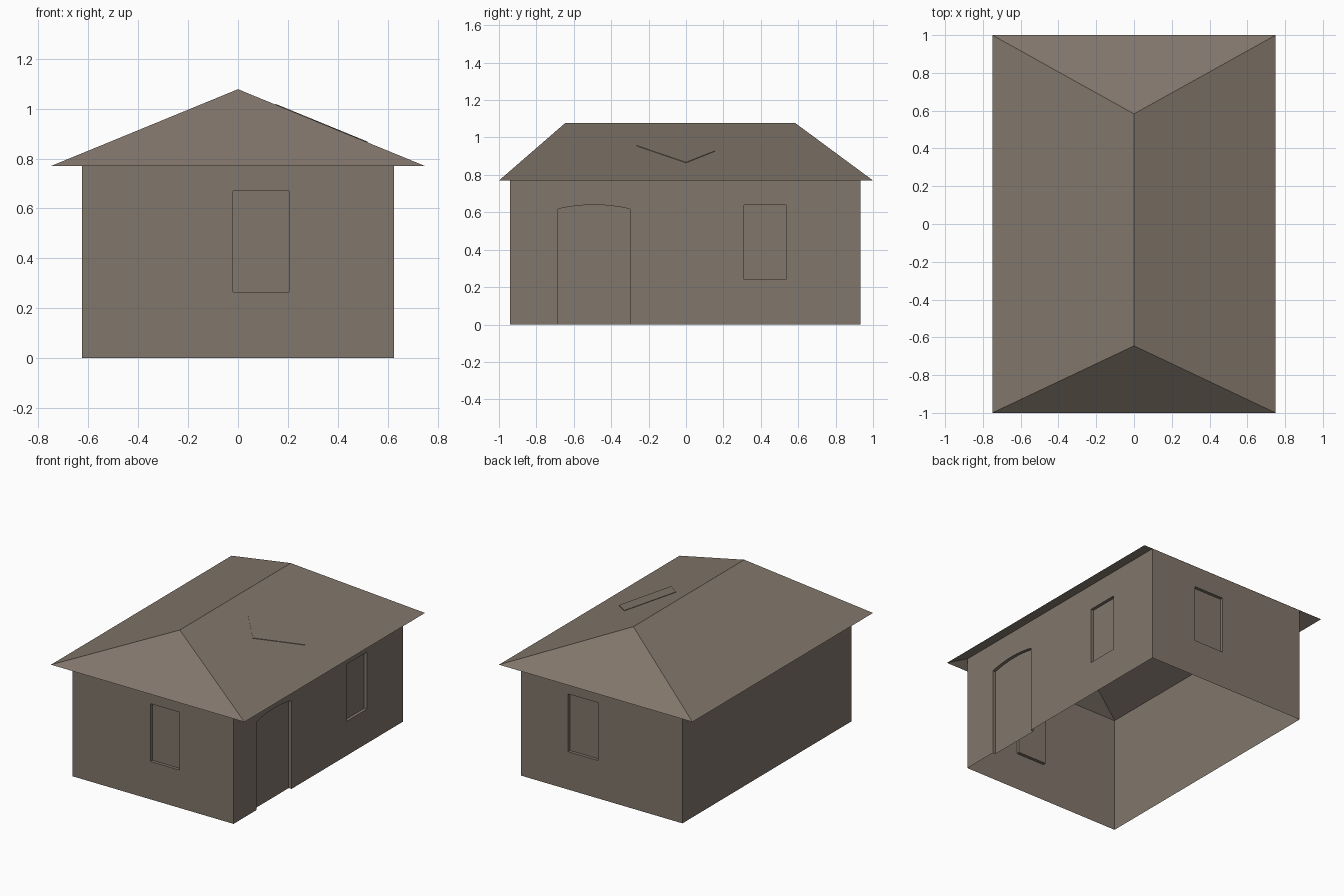
import bpy, bmesh
from mathutils import Vector

cube = bpy.data.objects.get("Cube")
if cube:
    bpy.data.objects.remove(cube, do_unlink=True)

# One plain clay colour for the whole house
clay = bpy.data.materials.new("warm_grey_clay")
clay.use_nodes = True
COLOUR = (0.22, 0.18, 0.147, 1)
clay.diffuse_color = COLOUR
clay.node_tree.nodes["Principled BSDF"].inputs["Base Color"].default_value = COLOUR

HALF_X, FRONT, BACK, WALL_TOP = 0.625, -0.942, 0.932, 0.82
RECESS = 0.022


def finish(name, bm):
    mesh = bpy.data.meshes.new(name)
    bm.to_mesh(mesh)
    bm.free()
    mesh.materials.append(clay)
    obj = bpy.data.objects.new(name, mesh)
    bpy.context.collection.objects.link(obj)
    return obj


def rect(u0, u1, z0, z1):
    return [(u0, z0), (u1, z0), (u1, z1), (u0, z1)]


def chain(bm, points, closed=True):
    """Add points joined by edges and return the edges."""
    verts = [bm.verts.new(p) for p in points]
    pairs = list(zip(verts, verts[1:]))
    if closed:
        pairs.append((verts[-1], verts[0]))
    return [bm.edges.new(p) for p in pairs]


def place(side, points, depth=0.0):
    """Turn (along, height) points into points on one wall, sunk by depth."""
    if side == "front":
        return [Vector((u, FRONT + depth, z)) for u, z in points]
    if side == "back":
        return [Vector((u, BACK - depth, z)) for u, z in points]
    x = HALF_X - depth if side == "left" else depth - HALF_X
    return [Vector((x, u, z)) for u, z in points]


# Doorway outline with a shallow arch, from one foot to the other
D0, D1, SPRING, RISE = -0.685, -0.30, 0.618, 0.022
arch = []
for i in range(9):
    t = i / 8
    arch.append((D0 + (D1 - D0) * t, SPRING + RISE * (1 - (2 * t - 1) ** 2)))
doorway = [(D0, 0)] + arch + [(D1, 0)]

windows = {
    "front": rect(-0.02, 0.205, 0.265, 0.67),
    "back": rect(0.03, 0.262, 0.265, 0.67),
    "left": rect(0.31, 0.535, 0.24, 0.64),
}

# Walls: thin shell with openings, each opening lined with a reveal
walls = bmesh.new()
for side in ("front", "back", "left", "right"):
    ends = (-HALF_X, HALF_X) if side in ("front", "back") else (FRONT, BACK)
    outline = rect(*ends, 0, WALL_TOP)
    if side == "left":
        outline[1:1] = doorway
    edges = chain(walls, place(side, outline))
    reveals = []
    if side == "left":
        reveals += edges[1:len(doorway)]
    if side in windows:
        hole = chain(walls, place(side, windows[side]))
        edges += hole
        reveals += hole
    bmesh.ops.triangle_fill(walls, edges=edges, use_beauty=True)
    if reveals:
        inward = place(side, [(0, 0)], RECESS)[0] - place(side, [(0, 0)])[0]
        new = bmesh.ops.extrude_edge_only(walls, edges=reveals)["geom"]
        moved = [v for v in new if isinstance(v, bmesh.types.BMVert)]
        bmesh.ops.translate(walls, verts=moved, vec=inward)
bmesh.ops.remove_doubles(walls, verts=walls.verts, dist=0.0005)
bmesh.ops.recalc_face_normals(walls, faces=walls.faces)
finish("walls", walls)


# Door and window panels at the back of their recesses
def panel(name, side, outline, outward):
    bm = bmesh.new()
    face = bm.faces.new([bm.verts.new(p) for p in place(side, outline, RECESS)])
    face.normal_update()
    if face.normal.dot(Vector(outward)) < 0:
        face.normal_flip()
    finish(name, bm)


panel("door", "left", doorway, (1, 0, 0))
panel("front_window", "front", windows["front"], (0, -1, 0))
panel("back_window", "back", windows["back"], (0, 1, 0))
panel("left_window", "left", windows["left"], (1, 0, 0))

# Hipped roof: a single sheet with overhanging eaves, open underneath
EAVE_X, EAVE_Z, RIDGE_Z = 0.75, 0.77, 1.078
roof = bmesh.new()
fl, fr, br, bl, ridge_front, ridge_back = [roof.verts.new(p) for p in (
    (-EAVE_X, -1, EAVE_Z), (EAVE_X, -1, EAVE_Z),
    (EAVE_X, 1, EAVE_Z), (-EAVE_X, 1, EAVE_Z),
    (0, -0.645, RIDGE_Z), (0, 0.583, RIDGE_Z))]
for corners in ((fl, fr, ridge_front), (br, bl, ridge_back),
                (fr, br, ridge_back, ridge_front),
                (bl, fl, ridge_front, ridge_back)):
    roof.faces.new(corners)
finish("roof", roof)

# Thin skewed hatch lying on the left roof slope
SLOPE = (RIDGE_Z - EAVE_Z) / EAVE_X
hatch = bmesh.new()
corners = [(0.15, -0.105), (0.30, -0.265), (0.52, 0.0), (0.37, 0.155)]
base = hatch.faces.new([hatch.verts.new((x, y, RIDGE_Z - SLOPE * x - 0.003))
                        for x, y in corners])
top = bmesh.ops.extrude_face_region(hatch, geom=[base], use_keep_orig=True)["geom"]
bmesh.ops.translate(hatch, vec=(0, 0, 0.006),
                    verts=[v for v in top if isinstance(v, bmesh.types.BMVert)])
bmesh.ops.recalc_face_normals(hatch, faces=hatch.faces)
finish("roof_hatch", hatch)
